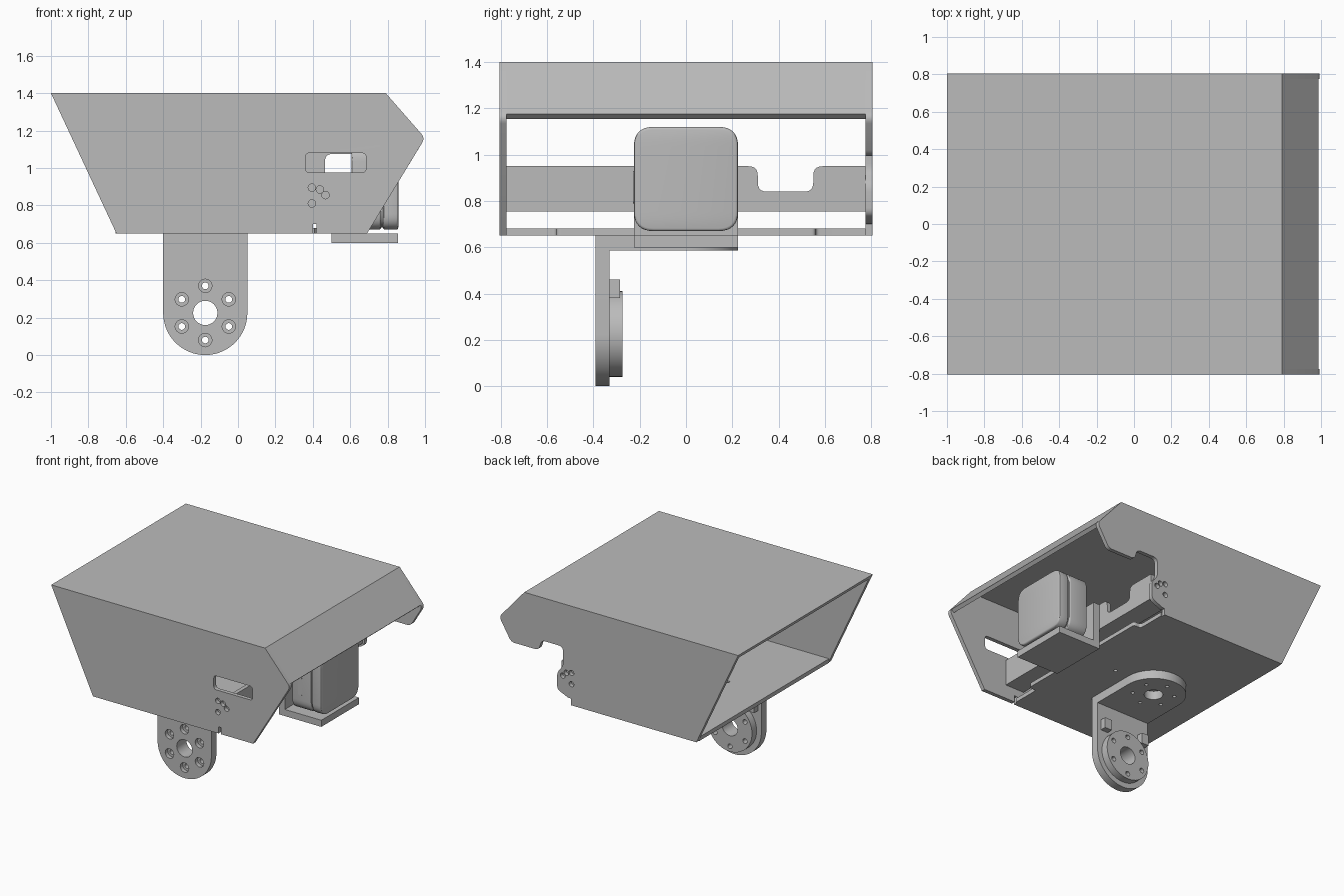
import bpy, bmesh, math
from mathutils import Matrix, Vector

if "Cube" in bpy.data.objects:
    bpy.data.objects.remove(bpy.data.objects["Cube"])

grey = bpy.data.materials.new("plain_grey")
grey.diffuse_color = (0.5, 0.5, 0.5, 1)
grey.use_nodes = True
grey.node_tree.nodes["Principled BSDF"].inputs["Base Color"].default_value = grey.diffuse_color

# local x, local y, extrusion direction for each drawing plane
PLANES = {"xy": ((1, 0, 0), (0, 1, 0), (0, 0, 1)),
          "xz": ((1, 0, 0), (0, 0, 1), (0, -1, 0)),
          "yz": ((0, 1, 0), (0, 0, 1), (1, 0, 0))}


def circle(cx, cy, r, n=24):
    return [(cx + r * math.cos(2 * math.pi * i / n),
             cy + r * math.sin(2 * math.pi * i / n)) for i in range(n)]


def ring(cx, cy, r, n=16):
    """Six screw holes around a centre, first one straight up."""
    return [circle(cx + 0.145 * math.cos(math.radians(30 + 60 * k)),
                   cy + 0.145 * math.sin(math.radians(30 + 60 * k)), r, n) for k in range(6)]


def rounded(pts, r, n=5):
    """Round polygon corners; r is one radius or a list of radii."""
    out = []
    for i, p in enumerate(pts):
        rad = r[i] if isinstance(r, list) else r
        p = Vector(p)
        if rad == 0:
            out.append(tuple(p))
            continue
        a = p + (Vector(pts[i - 1]) - p).normalized() * rad
        b = p + (Vector(pts[(i + 1) % len(pts)]) - p).normalized() * rad
        for k in range(n + 1):
            t = k / n
            out.append(tuple(a * (1 - t) ** 2 + p * 2 * t * (1 - t) + b * t * t))
    return out


def rect(u0, u1, v0, v1):
    return [(u0, v0), (u1, v0), (u1, v1), (u0, v1)]


def plate(name, plane, outline, lo, hi, holes=(), bevel=0.0):
    """Flat outline with holes, extruded from lo to hi across its plane."""
    cu = bpy.data.curves.new(name, "CURVE")
    cu.dimensions, cu.fill_mode = "2D", "BOTH"
    cu.extrude = (hi - lo) / 2 - bevel
    if bevel:
        cu.bevel_depth, cu.offset, cu.bevel_resolution = bevel, -bevel, 2
    for loop in [outline, *holes]:
        s = cu.splines.new("POLY")
        s.points.add(len(loop) - 1)
        for pt, (u, v) in zip(s.points, loop):
            pt.co = (u, v, 0, 1)
        s.use_cyclic_u = True
    tmp = bpy.data.objects.new(name + "_outline", cu)
    bpy.context.collection.objects.link(tmp)
    bpy.context.view_layer.update()
    me = bpy.data.meshes.new_from_object(
        tmp.evaluated_get(bpy.context.evaluated_depsgraph_get()))
    bpy.data.objects.remove(tmp)
    ax, ay, az = (Vector(a) for a in PLANES[plane])
    mid = Vector([abs(c) for c in az]) * (lo + hi) / 2
    m = Matrix((ax, ay, az)).transposed().to_4x4()
    m.translation = mid
    bm = bmesh.new()
    bm.from_mesh(me)
    bm.transform(m)
    bmesh.ops.remove_doubles(bm, verts=bm.verts, dist=0.0002)
    bmesh.ops.recalc_face_normals(bm, faces=bm.faces)
    bm.to_mesh(me)
    bm.free()
    me.materials.clear()
    me.materials.append(grey)
    ob = bpy.data.objects.new(name, me)
    bpy.context.collection.objects.link(ob)
    bpy.ops.object.select_all(action="DESELECT")
    ob.select_set(True)
    bpy.context.view_layer.objects.active = ob
    bpy.ops.object.shade_smooth_by_angle(angle=math.radians(30))
    return ob


# --- Housing: two side walls, bent roof with visor, floor ---
W, T = 0.805, 0.03
screws = [circle(x, z, 0.02, 16) for x, z in ((0.395, 0.895), (0.438, 0.885), (0.468, 0.855), (0.395, 0.81))]
slot = rounded(rect(0.36, 0.685, 0.975, 1.08), 0.025)
near = [(-1, 1.4), (0.79, 1.4), (1, 1.16), (0.69, 0.65), (0.42, 0.65),
        (0.42, 0.70), (0.40, 0.70), (0.40, 0.65), (-0.65, 0.65)]
plate("front_side_wall", "xz", rounded(near, [0, 0, 0.03, 0, 0, 0, 0, 0, 0]),
      -W, -W + T, [slot] + screws)
far = [(-1, 1.4), (0.79, 1.4), (1, 1.16), (0.90, 0.995), (0.67, 0.995), (0.645, 1.075),
       (0.465, 1.075), (0.465, 0.93), (0.515, 0.87), (0.515, 0.74), (0.42, 0.70),
       (0.40, 0.70), (0.40, 0.65), (-0.65, 0.65)]
plate("back_side_wall", "xz",
      rounded(far, [0, 0, 0.03, 0.03, 0.03, 0.03, 0.04, 0.03, 0.03, 0.03, 0, 0, 0, 0]),
      W - T, W, screws)
plate("roof_and_visor", "xz",
      [(-1, 1.4), (0.79, 1.4), (0.987, 1.175), (0.965, 1.155), (0.777, 1.37), (-0.986, 1.37)],
      -W + T, W - T)
floor = [(-0.655, -W + T), (0.41, -W + T), (0.41, -0.56), (0.47, -0.56),
         (0.47, 0.56), (0.41, 0.56), (0.41, W - T), (-0.655, W - T)]
plate("floor", "xy", rounded(floor, [0, 0, 0.02, 0.02, 0.02, 0.02, 0, 0]),
      0.65, 0.65 + T, ring(-0.175, 0, 0.013) + [circle(0.166, 0, 0.013, 16)])

# --- Cross bracket inside the housing ---
cross = [(-0.775, 0.755), (0.775, 0.755), (0.775, 0.95), (0.55, 0.95), (0.55, 0.84),
         (0.31, 0.84), (0.31, 0.95), (-0.775, 0.95)]
plate("cross_bracket", "yz", rounded(cross, [0, 0, 0, 0.04, 0.04, 0.04, 0.04, 0]), 0.47, 0.50)
plate("cross_bracket_base", "xy", rect(0.34, 0.47, -0.775, 0.775), 0.755, 0.785)
for side, y in (("front", -0.775), ("back", 0.745)):
    plate(side + "_bracket_ear", "xz", rect(0.34, 0.47, 0.785, 0.95), y, y + 0.03)

# --- Camera tray and camera ---
plate("camera_tray", "xy", rect(0.50, 0.855, -0.225, 0.225), 0.60, 0.65)
plate("tray_upright", "yz", rect(-0.225, 0.225, 0.65, 0.95), 0.50, 0.55)


def body(name, inset, x0, x1, bevel):
    r = 0.225 - inset
    plate(name, "yz", rounded(rect(-r, r, 0.895 - r, 0.895 + r), 0.085, 8), x0, x1, bevel=bevel)


body("camera_rear_body", 0, 0.607, 0.765, 0.012)
body("camera_seam", 0.012, 0.75, 0.79, 0)
body("camera_front_cover", 0, 0.775, 0.857, 0.012)
plate("camera_stem", "yz", rect(-0.1, 0.1, 0.78, 0.93), 0.55, 0.61)
plate("camera_port", "xz", rounded(rect(0.665, 0.695, 0.79, 0.93), 0.012), -0.23, -0.224)

# --- Mounting arm: upright leg, flange under the floor, bearing boss ---
CX, CZ, R = -0.175, 0.225, 0.225


def tongue(end, tip, n=32):
    """Strip with a half-round end; tip is -1 or 1 for the side it points to."""
    c = CZ if tip < 0 else 0.0
    arc = [(CX + R * math.cos(math.pi * i / n), c + tip * R * math.sin(math.pi * i / n))
           for i in range(n + 1)]
    return arc + [(CX - R, end), (CX + R, end)]


bore = [circle(CX, CZ, 0.065, 32)]
plate("arm_leg_outer", "xz", tongue(0.65, -1), -0.39, -0.36, bore + ring(CX, CZ, 0.036))
plate("arm_leg_inner", "xz", tongue(0.65, -1), -0.36, -0.33, bore + ring(CX, CZ, 0.018))
plate("arm_boss", "xz", circle(CX, CZ, 0.185, 48), -0.33, -0.275, bore + ring(CX, CZ, 0.018))
plate("arm_flange", "xy", tongue(-0.33, 1), 0.585, 0.65,
      [circle(CX, 0, 0.065, 32)] + ring(CX, 0, 0.013))
for side, s in (("left", -1), ("right", 1)):
    x = CX + s * 0.165
    plate(side + "_arm_stop", "xz", rect(x - 0.03, x + 0.03, 0.38, 0.46), -0.33, -0.285)
